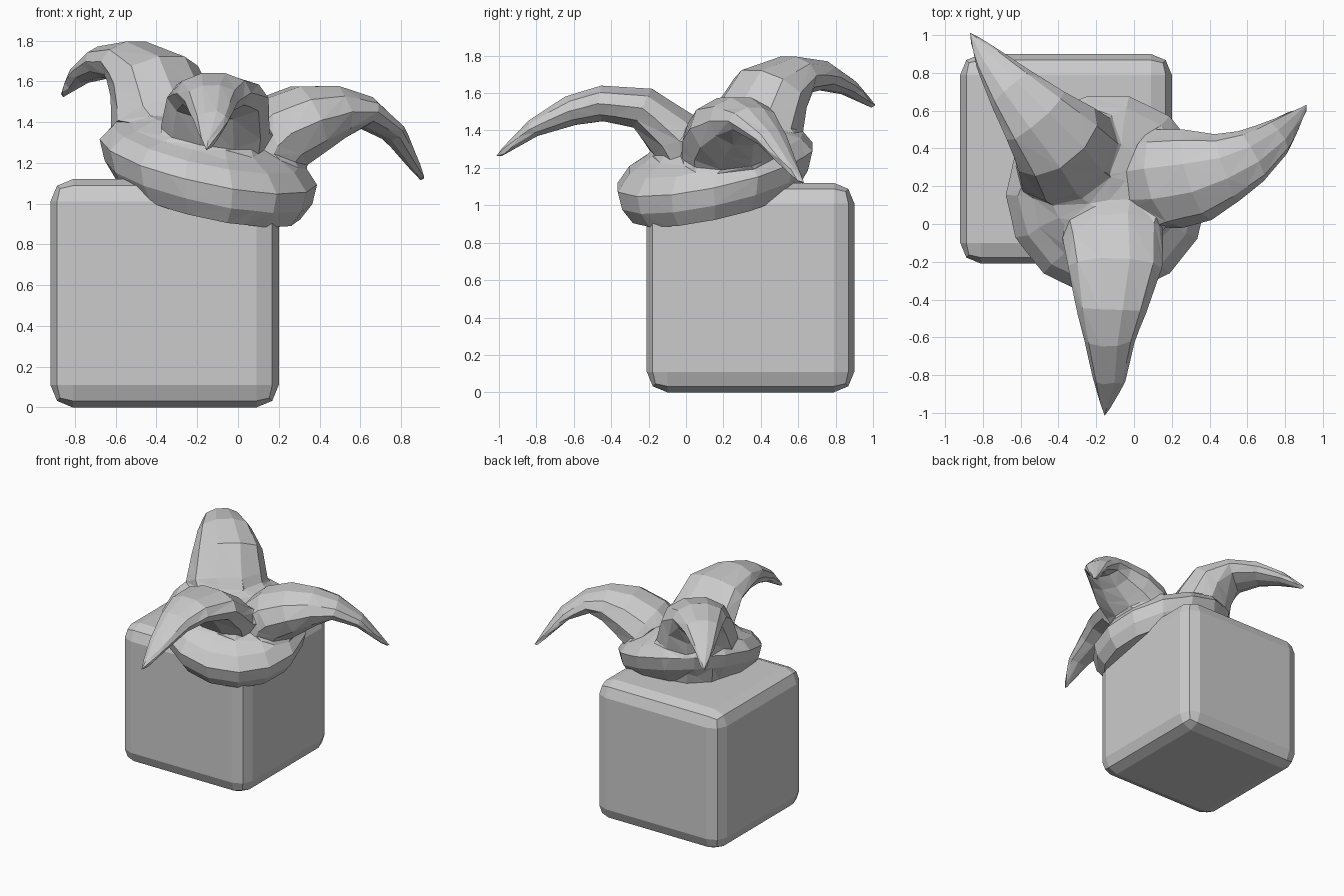
import bpy, bmesh, math
from mathutils import Vector

if "Cube" in bpy.data.objects:
    bpy.data.objects.remove(bpy.data.objects["Cube"])

SIDES = 10


def skin_rings(bm, rings):
    """Bridge equal closed loops of points and cap both ends."""
    loops = [[bm.verts.new(p) for p in r] for r in rings]
    n = len(loops[0])
    for a, b in zip(loops, loops[1:]):
        for i in range(n):
            j = (i + 1) % n
            bm.faces.new((a[i], a[j], b[j], b[i]))
    bm.faces.new(loops[0][::-1])
    bm.faces.new(loops[-1])


def horn(bm, path):
    """path: x, y, z, half width, half thickness from root to tip."""
    pts = [Vector(p[:3]) for p in path]
    flat = pts[-1] - pts[0]
    rings = []
    for k, p in enumerate(path):
        a, b = pts[max(k - 1, 0)], pts[min(k + 1, len(pts) - 1)]
        tan = (b - a).normalized()
        d = Vector((tan.x, tan.y, 0)).normalized() * 0.6 + flat.normalized() * 0.4
        side = Vector((d.y, -d.x, 0)).normalized()
        nor = side.cross(tan).normalized()
        rings.append([pts[k] + side * p[3] * math.cos(t) + nor * p[4] * math.sin(t)
                      for t in (math.tau * i / SIDES for i in range(SIDES))])
    skin_rings(bm, rings)


# Rounded box
bpy.ops.mesh.primitive_cube_add(size=1, location=(-0.36, 0.345, 0.56))
box = bpy.context.object
box.name = "rounded_box"
box.scale = (1.12, 1.11, 1.12)
bpy.ops.object.transform_apply(location=False, rotation=False, scale=True)
bev = box.modifiers.new("bevel", 'BEVEL')
bev.width = 0.11
bev.segments = 2

# Hat crown: bulging band tilted over the front right corner
bm = bmesh.new()
crown = [(0.45, 0.0), (0.51, 0.09), (0.535, 0.19), (0.47, 0.27),
         (0.40, 0.30), (0.28, 0.37), (0.1, 0.40)]
rings = []
for r, h in crown:
    ring = []
    for i in range(14):
        t = math.tau * i / 14
        x, y = r * math.cos(t), r * math.sin(t)
        ring.append(Vector((-0.145 + x, 0.155 + y, 1.015 + h - 0.21 * x + 0.21 * y)))
    rings.append(ring)
skin_rings(bm, rings)

# Three drooping horns
horn(bm, [(-0.13, 0.10, 1.15, 0.26, 0.20), (-0.11, -0.06, 1.37, 0.27, 0.16),
          (-0.10, -0.23, 1.52, 0.25, 0.12), (-0.12, -0.45, 1.545, 0.19, 0.10),
          (-0.13, -0.62, 1.505, 0.135, 0.085), (-0.13, -0.82, 1.41, 0.09, 0.05),
          (-0.15, -1.01, 1.26, 0.012, 0.012)])
horn(bm, [(0.0, 0.22, 1.15, 0.25, 0.22), (0.19, 0.24, 1.34, 0.27, 0.21),
          (0.34, 0.26, 1.41, 0.25, 0.185), (0.49, 0.30, 1.45, 0.19, 0.135),
          (0.62, 0.36, 1.45, 0.15, 0.08), (0.76, 0.46, 1.35, 0.10, 0.05),
          (0.915, 0.625, 1.11, 0.012, 0.012)])
horn(bm, [(-0.28, 0.30, 1.15, 0.30, 0.27), (-0.36, 0.37, 1.42, 0.30, 0.23),
          (-0.41, 0.45, 1.60, 0.26, 0.19), (-0.52, 0.57, 1.695, 0.20, 0.11),
          (-0.65, 0.72, 1.695, 0.14, 0.08), (-0.77, 0.87, 1.63, 0.08, 0.045),
          (-0.865, 1.01, 1.525, 0.012, 0.012)])
bmesh.ops.recalc_face_normals(bm, faces=bm.faces)
me = bpy.data.meshes.new("jester_hat")
bm.to_mesh(me)
bm.free()
hat = bpy.data.objects.new("jester_hat", me)
bpy.context.collection.objects.link(hat)

# Fuse the cloth and reduce it to irregular flat facets
rem = hat.modifiers.new("fuse", 'REMESH')
rem.mode = 'VOXEL'
rem.voxel_size = 0.016
dec = hat.modifiers.new("facets", 'DECIMATE')
dec.ratio = 0.014
